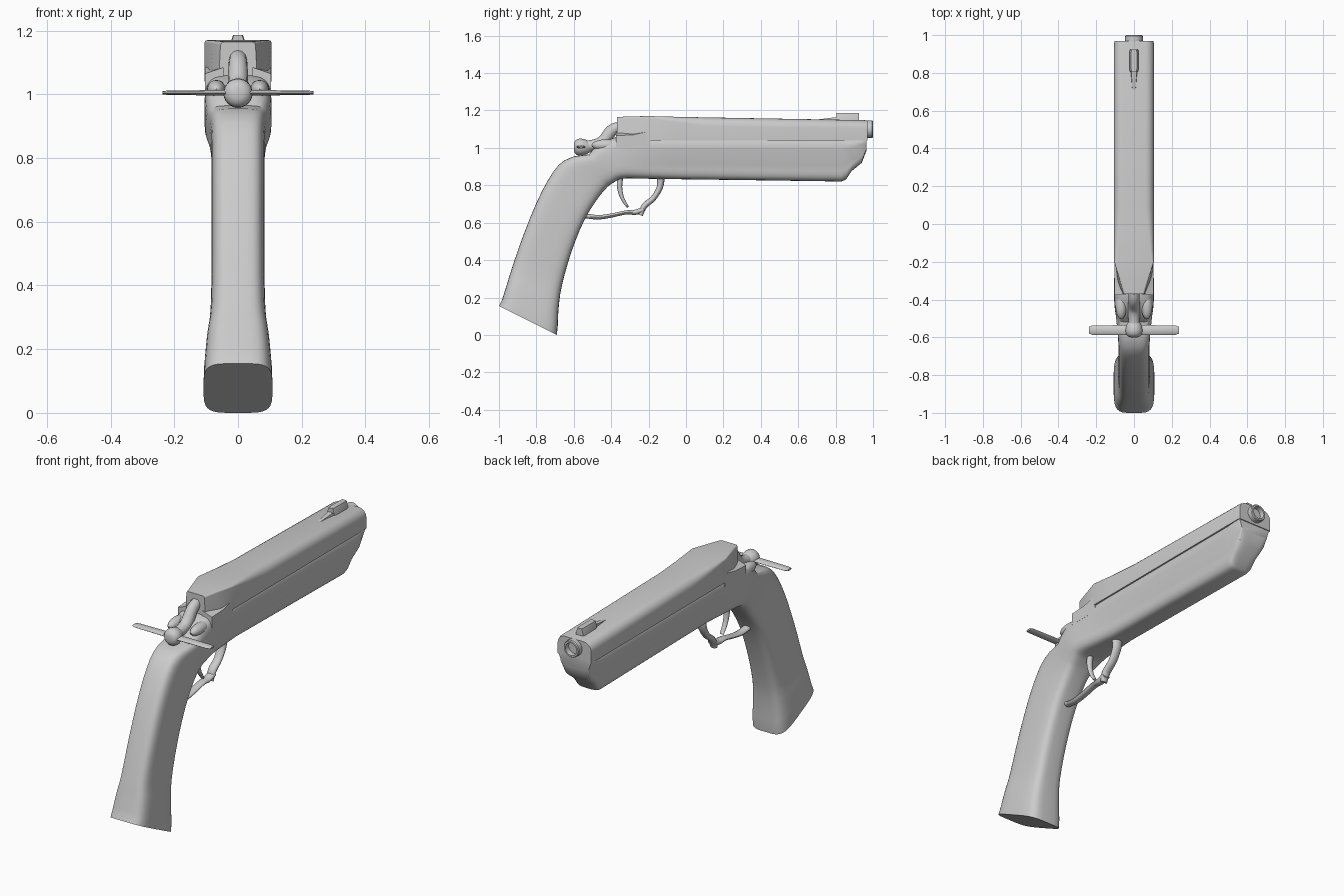
import bpy, bmesh, math
from mathutils import Vector

if "Cube" in bpy.data.objects:
    bpy.data.objects.remove(bpy.data.objects["Cube"])

steel = bpy.data.materials.new("plain grey")
steel.diffuse_color = (0.6, 0.6, 0.6, 1)
steel.use_nodes = True
steel.node_tree.nodes["Principled BSDF"].inputs["Base Color"].default_value = steel.diffuse_color


def finish(name, bm, angle=35):
    bmesh.ops.recalc_face_normals(bm, faces=bm.faces)
    me = bpy.data.meshes.new(name)
    bm.to_mesh(me)
    bm.free()
    me.materials.append(steel)
    ob = bpy.data.objects.new(name, me)
    bpy.context.collection.objects.link(ob)
    bpy.ops.object.select_all(action='DESELECT')
    ob.select_set(True)
    bpy.context.view_layer.objects.active = ob
    bpy.ops.object.shade_smooth_by_angle(angle=math.radians(angle))
    return ob


def loft(name, rings, closed=False, angle=35):
    """Skin a list of equal-length point rings; cap the ends unless closed."""
    bm = bmesh.new()
    rows = [[bm.verts.new(p) for p in r] for r in rings]
    n = len(rows[0])
    pairs = list(zip(rows, rows[1:])) + ([(rows[-1], rows[0])] if closed else [])
    for a, b in pairs:
        for i in range(n):
            j = (i + 1) % n
            bm.faces.new((a[i], a[j], b[j], b[i]))
    if not closed:
        bm.faces.new(rows[0])
        bm.faces.new(rows[-1][::-1])
    return finish(name, bm, angle)


def catmull(pts, steps):
    """Smooth curve through tuples of any length."""
    out = []
    for i in range(len(pts) - 1):
        quad = (pts[max(i - 1, 0)], pts[i], pts[i + 1], pts[min(i + 2, len(pts) - 1)])
        for s in range(steps):
            t = s / steps
            out.append(tuple(0.5 * (2 * b + (c - a) * t + (2 * a - 5 * b + 4 * c - d) * t * t
                                    + (3 * b - a - 3 * c + d) * t ** 3) for a, b, c, d in zip(*quad)))
    return out + [pts[-1]]


def spow(v, e):
    return math.copysign(abs(v) ** e, v)


def stock_ring(s, n=32):
    """Rounded section between a back point and a front point, fluted by k."""
    by, bz, fy, fz, w, k = s
    ring = []
    for i in range(n):
        a = 2 * math.pi * (i + 0.5) / n
        t = 0.5 - 0.5 * spow(math.cos(a), 0.48)
        x = w * spow(math.sin(a), 0.45)
        u = min(max((t - 0.3) / 0.4, 0), 1)
        x *= 1 - 0.27 * k * u * u * (3 - 2 * u)
        ring.append((x, by + (fy - by) * t, bz + (fz - bz) * t))
    return ring


# Stock: curved grip flowing into the fluted fore-end
grip = [(-.985, .185, -.685, .05, .107, 0), (-.955, .28, -.68, .15, .098, 0),
        (-.93, .36, -.662, .27, .086, 0), (-.86, .56, -.61, .45, .083, 0),
        (-.77, .77, -.54, .62, .083, 0), (-.68, .91, -.46, .745, .084, 0),
        (-.60, .955, -.41, .80, .09, 0)]
fore = [(-.52, .965, -.37, .825, .098, 0), (-.49, 1.0, -.36, .83, .102, 0),
        (-.44, 1.035, -.34, .835, .105, 0), (-.37, 1.06, -.31, .837, .105, .1),
        (-.25, 1.065, -.22, .835, .105, .5), (-.1, 1.07, -.1, .833, .105, 1),
        (.35, 1.07, .35, .827, .105, 1), (.83, 1.07, .83, .82, .105, 1),
        (.87, 1.07, .855, .83, .105, 1), (.91, 1.07, .885, .875, .105, .9),
        (.945, 1.07, .94, .92, .104, .7), (.965, 1.07, .965, .985, .1, .4)]
stations = [(-1, .155, -.69, 0, .108, 0)] + catmull(grip, 3) + fore
loft("stock", [stock_ring(s) for s in stations])


# Barrel housing: square rear corners easing into a rounded top
def housing_ring(y, base, top, wb, wt, r, n=5):
    half = [(wb, base)]
    for i in range(n + 1):
        a = math.pi / 2 * i / n
        half.append((wt - r + r * math.cos(a), top - r + r * math.sin(a)))
    return [(x, y, z) for x, z in half] + [(-x, y, z) for x, z in reversed(half)]


loft("barrel_housing", [housing_ring(*h) for h in (
    (-.37, 1.055, 1.165, .06, .055, .012), (-.30, 1.04, 1.168, .09, .075, .01),
    (-.20, 1.04, 1.17, .105, .105, .008), (-.05, 1.04, 1.166, .105, .105, .03),
    (.1, 1.04, 1.163, .105, .105, .045), (.955, 1.04, 1.148, .105, .105, .045),
    (.97, 1.04, 1.145, .102, .102, .045))], angle=30)


# Rear side plates under the sloping end of the housing
for side, label in ((1, "right"), (-1, "left")):
    loft("rear_plate_" + label, [[(side * x, y, z) for x, z in
         ((.045, 1.0), (.104, 1.0), (.104, top), (.045, top + .02))]
         for y, top in ((-.375, 1.065), (-.28, 1.07), (-.19, 1.09))])
    # Rounded cheek beside the hammer
    bm = bmesh.new()
    bmesh.ops.create_uvsphere(bm, u_segments=16, v_segments=10, radius=1)
    for v in bm.verts:
        v.co = Vector((side * .068 + v.co.x * .03, -.43 + v.co.y * .075,
                       1.015 + v.co.z * .03))
    finish("cheek_" + label, bm)


def lathe_y(name, prof, cz, n=24, closed=False):
    """Turn (y, radius) pairs around a line along y."""
    return loft(name, [[(r * math.cos(2 * math.pi * i / n), y,
                         cz + r * math.sin(2 * math.pi * i / n)) for i in range(n)]
                       for y, r in prof], closed)


# Hollow muzzle ring
lathe_y("muzzle", [(.93, .047), (.995, .047), (1, .043), (1, .034), (.975, .032), (.93, .032)],
        1.1, closed=True)
lathe_y("bore_end", [(.95, .034), (.974, .034)], 1.1)

# Front sight blade with a wider foot
loft("front_sight", [[(x * f, y, z) for x, z in
     ((-.026, 1.14), (.026, 1.14), (.023, 1.165), (.015, 1.187), (-.015, 1.187), (-.023, 1.165))]
     for y, f in ((.805, .85), (.82, 1), (.91, 1), (.925, .85))])
loft("sight_ramp", [[(-w, y, 1.12), (w, y, 1.12), (w * .6, y, z), (-w * .6, y, z)]
     for y, w, z in ((.69, .012, 1.15), (.81, .024, 1.165))])


def strap(name, path, steps=5, n=12):
    """Oval rod along (y, z, half thickness, half width) points."""
    pts = catmull(path, steps)
    rings = []
    for i, (y, z, th, w) in enumerate(pts):
        p, q = pts[max(i - 1, 0)], pts[min(i + 1, len(pts) - 1)]
        d = Vector((q[0] - p[0], q[1] - p[1])).normalized()
        rings.append([(w * math.cos(a), y - d.y * th * math.sin(a), z + d.x * th * math.sin(a))
                      for a in (2 * math.pi * k / n for k in range(n))])
    return loft(name, rings, angle=50)


# Trigger guard with a pointed spur, and the trigger
strap("guard_front", [(-.135, .85, .022, .03), (-.14, .79, .017, .026), (-.175, .73, .015, .024),
                      (-.222, .69, .016, .024), (-.243, .64, .012, .02)])
strap("guard_rear", [(-.225, .672, .014, .024), (-.27, .656, .014, .024), (-.32, .655, .011, .022),
                     (-.40, .638, .011, .022), (-.47, .629, .012, .022), (-.54, .637, .013, .022)])
strap("trigger", [(-.35, .85, .016, .018), (-.355, .79, .014, .016), (-.34, .73, .010, .014),
                  (-.31, .682, .006, .012)])

# Hammer: rising arm, round knob and a flat cross bar
strap("hammer_arm", [(-.585, 1.01, .035, .03), (-.52, 1.01, .03, .03), (-.45, 1.03, .032, .032),
                     (-.40, 1.09, .032, .03), (-.36, 1.115, .026, .027)])
lathe_y("hammer_knob", [(-.60, .018), (-.594, .033), (-.58, .044), (-.56, .046),
                        (-.535, .04), (-.51, .025)], 1.004)
loft("cross_bar", [[(x, -.562 + w * math.cos(a), 1.005 + h * math.sin(a))
                    for a in (math.pi / 4 * k for k in range(8))]
                   for x, w, h in ((-.237, .018, .005), (-.22, .025, .007), (0, .027, .009),
                                   (.22, .025, .007), (.237, .018, .005))])
